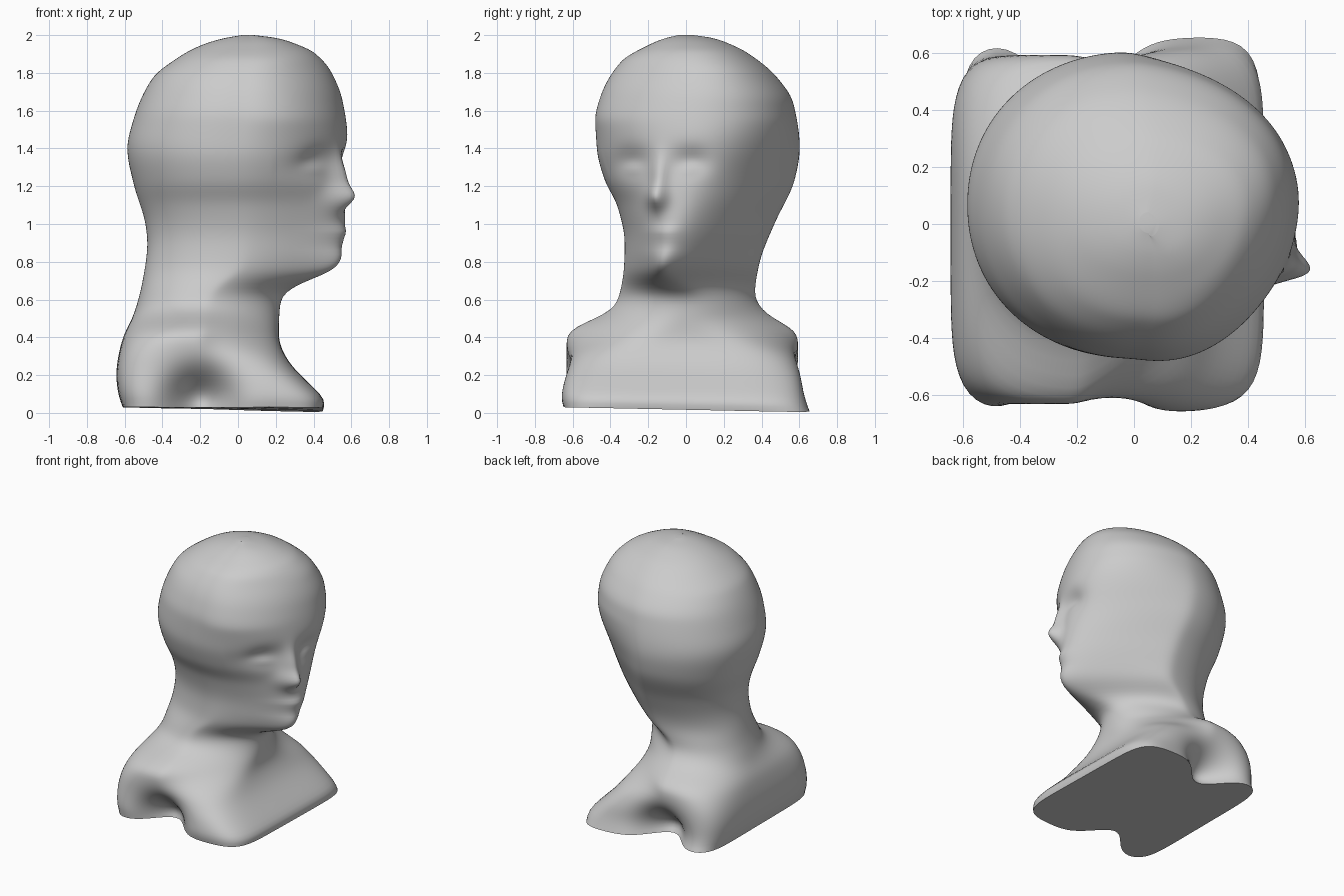
import bpy
import bmesh
from math import sin, cos, pi, exp

SEGMENTS = 144
LEVELS = 130
BASE, TOP = 0.03, 2.0

# Silhouette profiles: (height, offset) pairs
BACK = [(.03, -.61), (.08, -.63), (.2, -.645), (.4, -.61), (.5, -.56), (.7, -.505), (.9, -.48), (1, -.49),
        (1.2, -.55), (1.4, -.587), (1.55, -.555), (1.77, -.455), (1.88, -.32), (1.94, -.21), (1.98, -.09),
        (2, .02)]
FACE = [(.03, .45), (.06, .48), (.1, .44), (.3, .25), (.4, .215), (.6, .225), (.65, .26), (.7, .36),
        (.75, .5), (.8, .54), (1, .555), (1.2, .55), (1.45, .567), (1.65, .54), (1.8, .48),
        (1.91, .39), (1.95, .31), (1.985, .2), (2, .08)]
RIGHT = [(.03, -.66), (.06, -.675), (.25, -.645), (.43, -.63), (.5, -.48), (.55, -.385), (.62, -.355),
         (.76, -.33), (.9, -.325), (1.1, -.365), (1.23, -.43), (1.4, -.47), (1.55, -.473), (1.68, -.445),
         (1.86, -.34), (1.95, -.19), (1.985, -.1), (2, -.03)]
LEFT = [(.03, .645), (.12, .615), (.43, .59), (.5, .46), (.55, .4), (.62, .365), (.79, .39), (1, .47),
        (1.24, .58), (1.4, .605), (1.64, .57), (1.78, .48), (1.91, .32), (1.95, .24), (1.985, .14), (2, .04)]

# Section character by height: squareness, narrowing to the front, turn and slant of the face
SQUARE = [(.03, 7), (.3, 5), (.42, 3.2), (.52, 2.2), (.7, 2.1)]
NARROW = [(.2, 0), (.3, .08), (.45, .45), (.55, .3), (.65, .45), (.76, .72), (.85, .62), (1, .48),
          (1.2, .3), (1.4, .13), (1.55, 0)]
TURN = [(.1, .02), (.6, 0), (.75, -.16), (1.1, -.17), (1.5, -.1), (2, -.03)]
SLANT = [(.6, 0), (.8, .07), (1.2, .12), (1.8, .12), (2, .02)]


def slopes(profile):
    """Gradients that let a smooth curve pass the points without overshoot."""
    secants = [(b - a) / (zb - za) for (za, a), (zb, b) in zip(profile, profile[1:])]
    inner = [2 * s * t / (s + t) if s * t > 0 else 0 for s, t in zip(secants, secants[1:])]
    return secants[:1] + inner + secants[-1:]


def sample(profile, z):
    """Smooth lookup along a profile, held constant past its ends."""
    if z <= profile[0][0]:
        return profile[0][1]
    grads = slopes(profile)
    for i, ((za, a), (zb, b)) in enumerate(zip(profile, profile[1:])):
        if z <= zb:
            h = zb - za
            t = (z - za) / h
            ease = t * t * (3 - 2 * t)
            bend = t * (1 - t) * ((1 - t) * grads[i] - t * grads[i + 1])
            return a + (b - a) * ease + h * bend
    return profile[-1][1]


def bump(a, b, width, height):
    return exp(-(a / width) ** 2 - (b / height) ** 2)


def section(bm, z):
    """One horizontal ring of the bust."""
    back, front = sample(BACK, z), sample(FACE, z)
    right, left = sample(RIGHT, z), sample(LEFT, z)
    power, narrow = sample(SQUARE, z), sample(NARROW, z)
    turn, slant = sample(TURN, z), sample(SLANT, z)
    ring = []
    for i in range(SEGMENTS):
        c, s = cos(2 * pi * i / SEGMENTS), sin(2 * pi * i / SEGMENTS)
        r = (abs(c) ** power + abs(s) ** power) ** (-1 / power)
        u, v = c * r, s * r
        ahead = max(0, u)
        x = (front + back) / 2 + u * (front - back) / 2 + slant * v * ahead
        y = (left + right) / 2 + v * (left - right) / 2 * (1 - narrow * ahead) + turn * ahead
        ring.append(bm.verts.new((x, y, z)))
    return ring


# Head, neck and shoulders as one lofted skin
bm = bmesh.new()
rings = [section(bm, BASE + (TOP - BASE) * sin(pi / 2 * k / LEVELS)) for k in range(LEVELS + 1)]
for low, high in zip(rings, rings[1:]):
    for i in range(SEGMENTS):
        j = (i + 1) % SEGMENTS
        bm.faces.new((low[i], low[j], high[j], high[i]))
bm.faces.new(list(reversed(rings[0])))
bm.faces.new(rings[-1])

# Soften everything above the base edge
soft = [v for v in bm.verts if v.co.z > BASE + .01]
for _ in range(8):
    bmesh.ops.smooth_vert(bm, verts=soft, factor=.5, use_axis_x=True, use_axis_y=True, use_axis_z=True)

# Facial features: side position, height, width, tallness, depth
FEATURES = [
    (-.15, 1.14, .055, .065, .08),   # nose tip
    (-.14, 1.25, .045, .11, .045),   # nose bridge
    (-.29, 1.33, .09, .075, -.035),  # right eye socket
    (.02, 1.33, .1, .075, -.04),     # left eye socket
    (-.28, 1.29, .05, .03, .01),     # right eyelid
    (.01, 1.29, .05, .03, .01),      # left eyelid
    (-.12, .96, .08, .025, .012),    # lips
    (-.12, .88, .09, .03, -.008),    # hollow under the lips
]
for vert in bm.verts:
    p = vert.co
    if p.x > .2 and p.z > .7:
        push = sum(d * bump(p.y - y, p.z - z, w, h) for y, z, w, h, d in FEATURES)
        p.x += push
        p.y -= push * .2
    # Hollows where the arms are cut away, and the slight tilt of the base
    if p.z < .5:
        p.y *= 1 - .36 * bump(p.x + .2, p.z - .07, .17, .15)
        p.z -= .03 * max(0, 1 - p.z / .3) * (p.x + .64) / 1.1 * (.5 + p.y / 1.3)

mesh = bpy.data.meshes.new("bust")
bmesh.ops.recalc_face_normals(bm, faces=bm.faces)
bm.to_mesh(mesh)
bm.free()

default = bpy.data.objects.get("Cube")
if default:
    bpy.data.objects.remove(default)

bust = bpy.data.objects.new("bust", mesh)
bpy.context.collection.objects.link(bust)

# Plain grey plaster
plaster = bpy.data.materials.new("grey_plaster")
plaster.use_nodes = True
grey = (.6, .6, .6, 1)
plaster.diffuse_color = grey
plaster.node_tree.nodes["Principled BSDF"].inputs["Base Color"].default_value = grey
mesh.materials.append(plaster)

bpy.context.view_layer.objects.active = bust
bust.select_set(True)
bpy.ops.object.shade_smooth_by_angle(angle=pi / 3)
